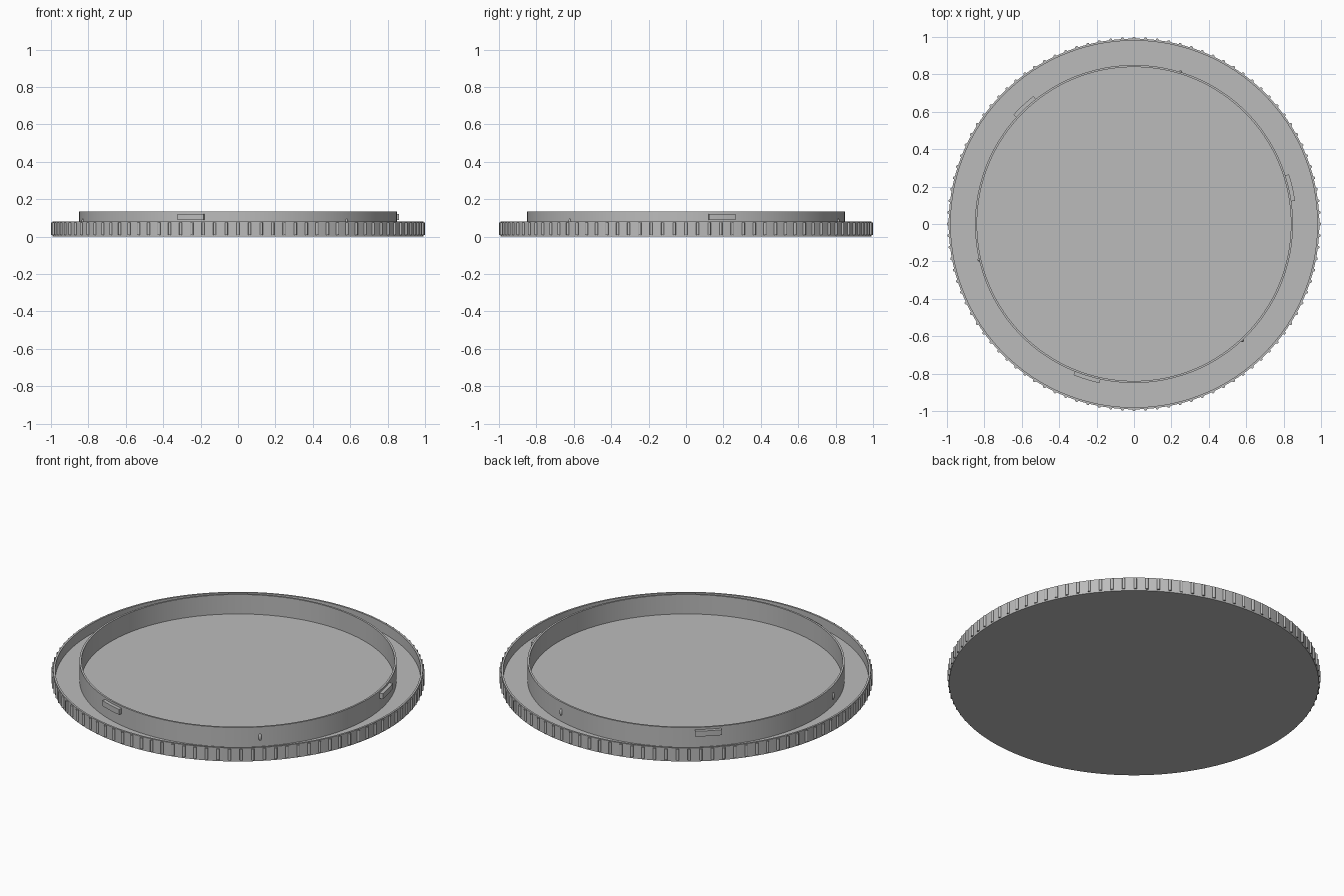
import bpy, bmesh
from math import sin, cos, radians, tau

if "Cube" in bpy.data.objects:
    bpy.data.objects.remove(bpy.data.objects["Cube"], do_unlink=True)

GREY = (0.50, 0.50, 0.50, 1)
mat = bpy.data.materials.new("plain grey")
mat.use_nodes = True
mat.diffuse_color = GREY
mat.node_tree.nodes["Principled BSDF"].inputs["Base Color"].default_value = GREY


def finish(name, bm):
    """Turn a bmesh into a smooth object with sharp edges kept."""
    bmesh.ops.recalc_face_normals(bm, faces=bm.faces)
    mesh = bpy.data.meshes.new(name)
    bm.to_mesh(mesh)
    bm.free()
    obj = bpy.data.objects.new(name, mesh)
    bpy.context.collection.objects.link(obj)
    mesh.materials.append(mat)
    bpy.ops.object.select_all(action='DESELECT')
    bpy.context.view_layer.objects.active = obj
    obj.select_set(True)
    bpy.ops.object.shade_smooth_by_angle(angle=radians(35))
    return obj


def sweep(bm, profile, start, end, steps):
    """Sweep a closed (radius, height) profile round the z axis."""
    full = abs(end - start - tau) < 1e-6
    rings = []
    for i in range(steps if full else steps + 1):
        a = start + (end - start) * i / steps
        rings.append([bm.verts.new((r * cos(a), r * sin(a), z)) for r, z in profile])
    n = len(profile)
    for i in range(steps):
        p, q = rings[i], rings[(i + 1) % len(rings)]
        for j in range(n):
            k = (j + 1) % n
            bm.faces.new((p[j], q[j], q[k], p[k]))
    if not full:
        bm.faces.new(rings[0])
        bm.faces.new(rings[-1])


def box_profile(r0, r1, z0, z1):
    return [(r0, z0), (r1, z0), (r1, z1), (r0, z1)]


FLOOR = 0.02
RIM, RIM_TOP = 0.991, 0.08
RING, RING_TOP = 0.85, 0.135

# Cap body: floor disc with a raised outer rim, closed at the centre
bm = bmesh.new()
rim_in = RIM - 0.011
sweep(bm, [(0, 0), (RIM, 0), (RIM, RIM_TOP), (rim_in, RIM_TOP), (rim_in, FLOOR), (0, FLOOR)],
      0, tau, 200)
bmesh.ops.remove_doubles(bm, verts=bm.verts, dist=0.0001)
bmesh.ops.dissolve_degenerate(bm, edges=bm.edges, dist=0.0001)
finish("cap_body", bm)

# Upright inner ring
bm = bmesh.new()
sweep(bm, box_profile(RING - 0.011, RING, FLOOR - 0.005, RING_TOP), 0, tau, 200)
finish("inner_ring", bm)

# Rounded grip ribs around the rim
bm = bmesh.new()
RIBS = 100
for i in range(RIBS):
    a = tau * i / RIBS
    made = bmesh.ops.create_cone(bm, cap_ends=True, segments=12, radius1=0.008,
                                 radius2=0.008, depth=0.066)
    bmesh.ops.translate(bm, verts=made["verts"],
                        vec=((RIM + 0.001) * cos(a), (RIM + 0.001) * sin(a), 0.042))
finish("grip_ribs", bm)

# Three locking tabs and three small stop pins on the ring
for i in range(3):
    turn = radians(13 + 120 * i)
    bm = bmesh.new()
    half = radians(4.8)
    sweep(bm, box_profile(RING - 0.006, 0.87, 0.09, 0.122), turn - half, turn + half, 8)
    finish(f"locking_tab_{i + 1}", bm)

    a = turn + radians(60)
    bm = bmesh.new()
    bmesh.ops.create_uvsphere(bm, u_segments=16, v_segments=10, radius=1)
    bmesh.ops.scale(bm, verts=bm.verts, vec=(0.009, 0.009, 0.021))
    bmesh.ops.translate(bm, verts=bm.verts, vec=(RING * cos(a), RING * sin(a), 0.075))
    finish(f"stop_pin_{i + 1}", bm)
